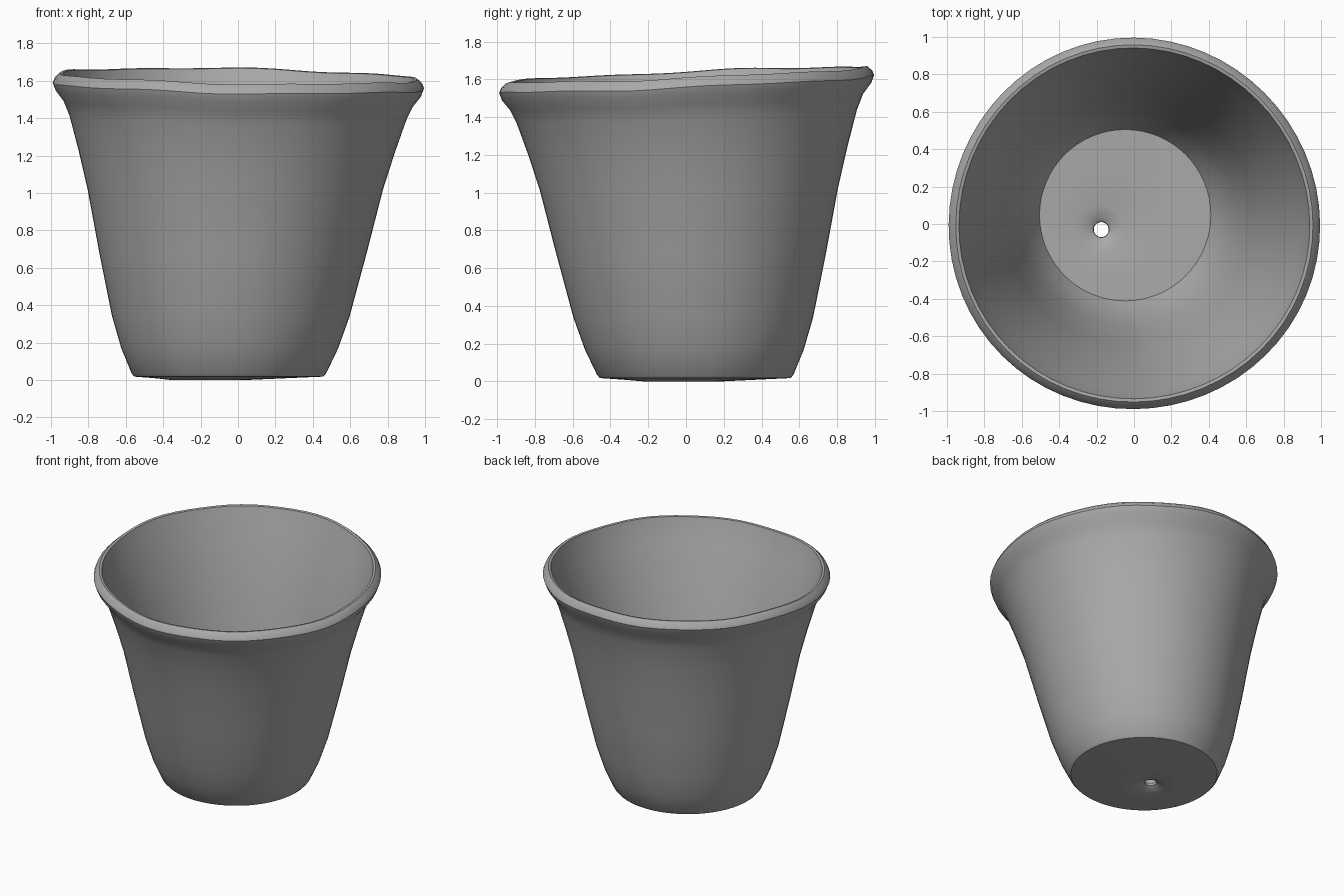
import bpy, bmesh, math

if "Cube" in bpy.data.objects:
    bpy.data.objects.remove(bpy.data.objects["Cube"])

SEG = 64
HOLE = (-0.175, -0.03)
clay = bpy.data.materials.new("grey clay")
clay.diffuse_color = (0.4, 0.4, 0.4, 1)
clay.use_nodes = True
clay.node_tree.nodes["Principled BSDF"].inputs["Base Color"].default_value = clay.diffuse_color

# Profiles as (radius, height)
UNDERSIDE = [(0.04, 0.03), (0.06, 0.018), (0.11, 0.004), (0.20, 0.0), (0.36, 0.01)]
OUTER = [(0.505, 0.018), (0.52, 0.035), (0.58, 0.17), (0.635, 0.34), (0.715, 0.68),
         (0.79, 1.02), (0.845, 1.22), (0.90, 1.40), (0.935, 1.48)]
LIP = [(0.978, 1.535), (0.993, 1.575), (0.983, 1.60), (0.955, 1.625), (0.938, 1.622)]
INNER = [(0.926, 1.58), (0.885, 1.46), (0.735, 1.02), (0.66, 0.68), (0.575, 0.34),
         (0.51, 0.17), (0.458, 0.085)]
FLOOR = [(0.30, 0.083), (0.13, 0.078), (0.065, 0.065), (0.042, 0.05)]


def clamp(v):
    return max(0.0, min(1.0, v))


def ring(bm, r, z):
    """One ring of the pot: leaning body, off-centre hole, tilted hand-made lip."""
    lean = 0.05 * clamp(1 - z / 1.45)
    to_hole = clamp((0.455 - r) / 0.3)
    cx = -lean + (HOLE[0] + lean) * to_hole
    cy = lean + (HOLE[1] - lean) * to_hole
    tilt = clamp((z - 0.95) / 0.55)
    verts = []
    for i in range(SEG):
        a = 2 * math.pi * i / SEG
        rad = r * (1 + tilt * 0.004 * math.sin(3 * a + 2.6))
        x, y = cx + rad * math.cos(a), cy + rad * math.sin(a)
        wobble = 0.004 * math.sin(5 * a) + 0.003 * math.sin(9 * a + 1)
        verts.append(bm.verts.new((x, y, z + tilt * (0.042 * y - 0.018 * x + wobble))))
    return verts


# Pot: rings from the drain hole, round the outside, over the lip and back
bm = bmesh.new()
loops = [ring(bm, r, z) for r, z in UNDERSIDE + OUTER + LIP + INNER + FLOOR]
for k, low in enumerate(loops):
    high = loops[(k + 1) % len(loops)]
    for i in range(SEG):
        j = (i + 1) % SEG
        bm.faces.new((low[i], low[j], high[j], high[i]))
bmesh.ops.recalc_face_normals(bm, faces=bm.faces)
mesh = bpy.data.meshes.new("flower_pot")
bm.to_mesh(mesh)
bm.free()
mesh.materials.append(clay)
pot = bpy.data.objects.new("flower_pot", mesh)
bpy.context.collection.objects.link(pot)

# Smooth walls, crisp foot and floor edges
bpy.context.view_layer.objects.active = pot
pot.select_set(True)
bpy.ops.object.shade_smooth_by_angle(angle=math.radians(40))
